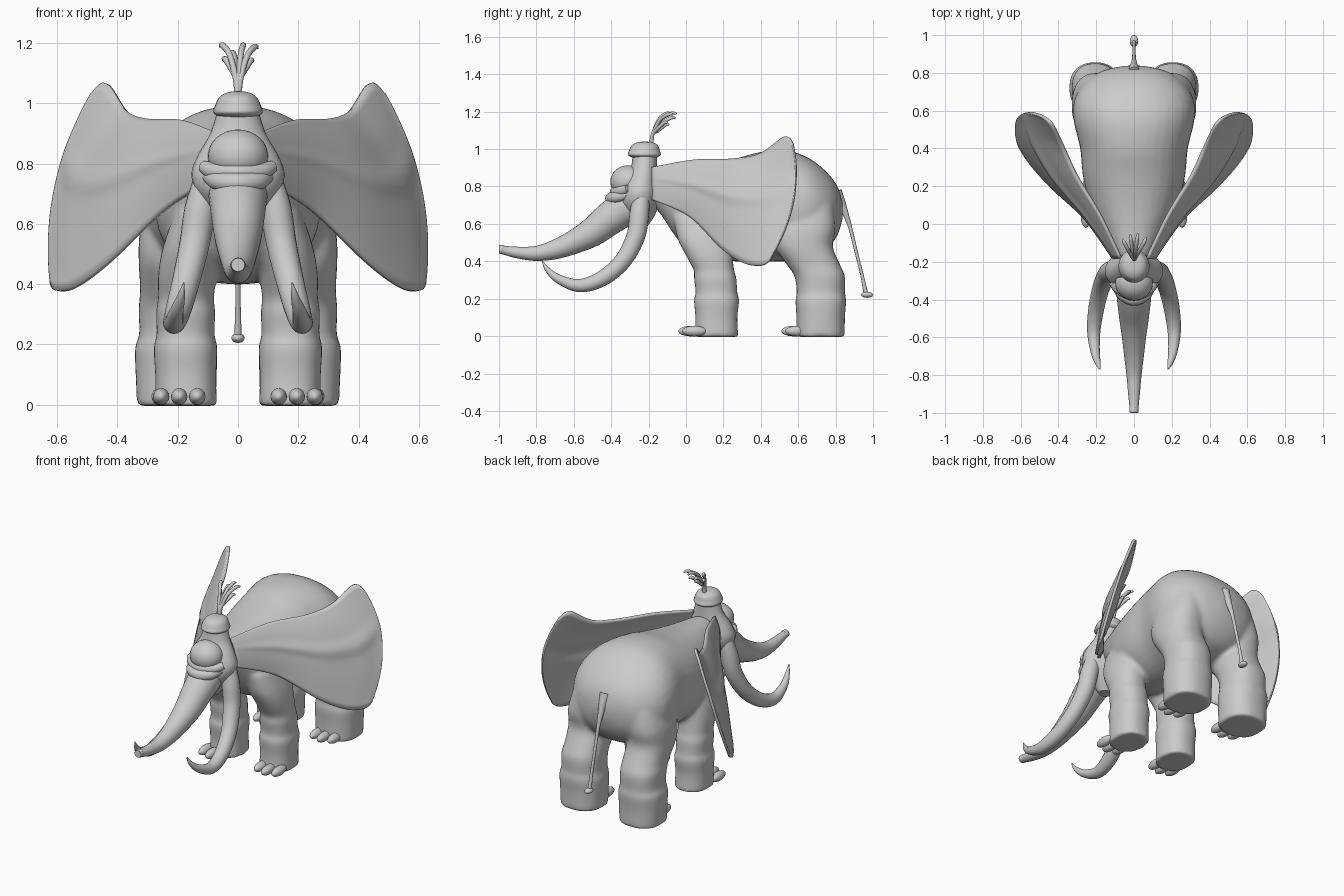
import bpy, bmesh, math
from mathutils import Vector as V


def spline(rows, n):
    """Catmull-Rom through equal-length number tuples, n samples per span."""
    out, m = [], len(rows) - 1
    for i in range(m):
        q = [rows[max(0, min(m, i + k))] for k in (-1, 0, 1, 2)]
        for j in range(n):
            t = j / n
            out.append([.5 * (2 * b + (c - a) * t + (2*a - 5*b + 4*c - d) * t*t + (3*b - a - 3*c + d) * t**3)
                        for a, b, c, d in zip(*q)])
    return out + [list(rows[-1])]


def build(name, rings, closed=True):
    """Skin a list of point rings; closed rings also get end caps."""
    bm = bmesh.new()
    vs = [[bm.verts.new(p) for p in r] for r in rings]
    k = len(rings[0])
    for a, b in zip(vs, vs[1:]):
        for i in range(k if closed else k - 1):
            j = (i + 1) % k
            bm.faces.new((a[i], a[j], b[j], b[i]))
    if closed:
        bm.faces.new(vs[0])
        bm.faces.new(vs[-1])
    bmesh.ops.recalc_face_normals(bm, faces=bm.faces)
    me = bpy.data.meshes.new(name)
    bm.to_mesh(me)
    bm.free()
    ob = bpy.data.objects.new(name, me)
    bpy.context.collection.objects.link(ob)
    bpy.context.view_layer.objects.active = ob
    for o in bpy.context.selected_objects:
        o.select_set(False)
    ob.select_set(True)
    bpy.ops.object.shade_smooth_by_angle(angle=math.radians(50))
    return ob


def ring(c, a, b, k=24, p=1.0):
    def f(v):
        return math.copysign(abs(v) ** p, v)
    return [c + a * f(math.cos(2*math.pi*i/k)) + b * f(math.sin(2*math.pi*i/k)) for i in range(k)]


def tube(name, pts, ref=V((1, 0, 0)), n=6, k=20):
    """Tapered tube; pts are (x, y, z, radius)."""
    s = spline(pts, n)
    rings = []
    for i, q in enumerate(s):
        t = (V(s[min(i+1, len(s)-1)][:3]) - V(s[max(i-1, 0)][:3])).normalized()
        a = (ref - t * ref.dot(t)).normalized()
        rings.append(ring(V(q[:3]), a * max(q[3], .001), t.cross(a) * max(q[3], .001), k))
    return build(name, rings)


def stack(name, rows, s=1, p=1.0, n=5):
    """Vertical loft; rows are (z, y0, y1, x0, x1)."""
    return build(name, [ring(V((s*(x0+x1)/2, (y0+y1)/2, z)), V(((x1-x0)/2, 0, 0)), V((0, (y1-y0)/2, 0)), 28, p)
                        for z, y0, y1, x0, x1 in spline(rows, n)])


def blob(name, c, r):
    rows = [(c[2] - r[2]*math.cos(a), math.sin(a)) for a in [math.pi*(i+.15)/16.3 for i in range(17)]]
    return build(name, [ring(V((c[0], c[1], z)), V((r[0]*w, 0, 0)), V((0, r[1]*w, 0)), 28) for z, w in rows])


# torso: (y, top, bottom, half width)
torso = [(-.22, .87, .70, .06), (-.15, .89, .67, .10), (-.03, .90, .50, .17), (.10, .915, .42, .23),
         (.25, .945, .40, .27), (.40, .985, .40, .285), (.55, .99, .40, .32), (.66, .95, .42, .315),
         (.75, .88, .46, .26), (.81, .80, .54, .17), (.838, .71, .63, .05)]
body = build("body", [ring(V((0, y, (t+b)/2)), V((w, 0, 0)), V((0, 0, (t-b)/2)), 36, .92)
                      for y, t, b, w in spline(torso, 5)])

# legs with soft wrinkles
front_rows = [(-.004, .045, .28, .07, .275), (.10, .05, .275, .072, .275), (.19, .042, .285, .068, .28),
              (.23, .052, .275, .078, .27), (.31, .042, .27, .075, .272), (.35, .042, .258, .08, .265),
              (.43, .0, .25, .07, .265), (.52, -.045, .25, .05, .25), (.64, -.07, .24, .03, .21)]
hind_rows = [(-.004, .59, .85, .075, .335), (.10, .59, .85, .07, .34), (.19, .585, .857, .07, .342),
             (.23, .592, .85, .08, .328), (.32, .58, .85, .08, .33), (.38, .54, .825, .08, .325),
             (.48, .475, .785, .08, .33), (.58, .47, .80, .08, .325), (.70, .50, .79, .06, .29)]
parts = [body]
for s in (1, -1):
    parts += [stack("front_leg", front_rows, s, .85), stack("hind_leg", hind_rows, s, .85)]
for o in parts:
    o.select_set(True)
bpy.context.view_layer.objects.active = body
bpy.ops.object.join()
mod = body.modifiers.new("blend", 'REMESH')
mod.mode, mod.voxel_size, mod.use_smooth_shade = 'VOXEL', .012, True
mod = body.modifiers.new("soften", 'SMOOTH')
mod.factor, mod.iterations = .5, 8

# toes
for s in (1, -1):
    for y, x in ((.035, .195), (.585, .20)):
        for dx, dy in ((-.06, .015), (0, 0), (.06, .02)):
            blob("toe", (s*(x+dx), y+dy-.01, .027), (.027, .065, .028))

# head, face, cap
stack("head", [(.57, -.29, -.22, -.04, .04), (.64, -.33, -.17, -.09, .09), (.71, -.36, -.145, -.14, .14),
               (.77, -.355, -.14, -.154, .154), (.83, -.33, -.15, -.132, .132), (.90, -.295, -.155, -.092, .092),
               (.97, -.285, -.155, -.07, .07)])
blob("forehead", (0, -.31, .825), (.10, .095, .088))
stack("cap", [(.952, -.28, -.16, -.06, .06), (.968, -.31, -.135, -.081, .081), (.99, -.305, -.14, -.077, .077),
              (1.02, -.29, -.15, -.062, .062), (1.036, -.26, -.18, -.036, .036), (1.04, -.225, -.215, -.005, .005)])
for z, w, y in ((.737, .10, -.40), (.77, .115, -.375)):
    tube("face_fold", [(-w, -.31, z+.02, .02), (-w*.65, y+.03, z+.004, .03), (0, y, z, .032),
                       (w*.65, y+.03, z+.004, .03), (w, -.31, z+.02, .02)], V((0, 0, 1)))

# trunk
tube("trunk", [(0, -.29, .71, .10), (0, -.40, .635, .09), (0, -.50, .557, .078), (0, -.60, .503, .064),
               (0, -.70, .463, .052), (0, -.80, .442, .040), (0, -.90, .447, .031), (0, -.97, .459, .024),
               (0, -.985, .463, .025), (0, -1.0, .464, .022)], k=28)

# tusks and ears
ear_cols = [(.07, -.18, .90, .10, -.18, .83, .11, -.18, .73), (.18, .05, .94, .25, .04, .80, .25, .02, .64),
            (.30, .25, .945, .42, .25, .74, .43, .19, .47), (.37, .40, .975, .53, .43, .72, .54, .31, .39),
            (.435, .53, 1.065, .58, .54, .73, .60, .40, .378), (.485, .57, 1.03, .603, .575, .72, .617, .445, .40)]
for s in (1, -1):
    tube("tusk", [(s*x, y, z, r) for x, y, z, r in (
        (.10, -.24, .75, .045), (.125, -.25, .65, .052), (.145, -.27, .53, .05), (.175, -.34, .40, .046),
        (.20, -.45, .307, .042), (.213, -.57, .27, .035), (.205, -.68, .305, .024), (.19, -.74, .355, .014),
        (.18, -.77, .405, .002))])
    grid = []
    cols = spline(ear_cols, 7)
    for i, q in enumerate(cols):
        u, col = i / (len(cols) - 1), []
        for j in range(25):
            v = j / 24
            w = ((1-v)*(1-2*v), 4*v*(1-v), v*(2*v-1))
            p = sum((V(q[3*m:3*m+3]) * w[m] for m in range(3)), V())
            # fold ridge running along the ear
            d = .014 * math.exp(-((v - .40 - .08*math.sin(4*u)) / .07)**2) * math.sin(math.pi*u)
            p += V((.8, -.6, 0)) * d
            p.x *= s
            col.append(p)
        grid.append(col)
    ear = build("ear", grid, closed=False)
    mod = ear.modifiers.new("thickness", 'SOLIDIFY')
    mod.thickness, mod.offset = .016, 0

# hair tuft
for x, y, z in ((-.06, -.08, 1.19), (.065, -.07, 1.185), (-.05, -.10, 1.145), (.05, -.10, 1.14),
                (-.02, -.055, 1.165), (.02, -.05, 1.19), (0, -.09, 1.13)):
    tube("hair", [(0, -.185, 1.02, .012), (x*.12, -.178, 1.08, .010), (x*.45, -.178+(y+.178)*.35, z-.03, .010),
                  (x*.85, -.178+(y+.178)*.8, z+.002, .010), (x, y, z-.002, .004)], n=4, k=10)

# tail
tube("tail", [(0, .80, .77, .035), (0, .835, .70, .022), (0, .875, .59, .011), (0, .91, .45, .009),
              (0, .94, .33, .009), (0, .96, .235, .012)], k=12)
blob("tail_tuft", (0, .968, .221), (.022, .032, .016))
